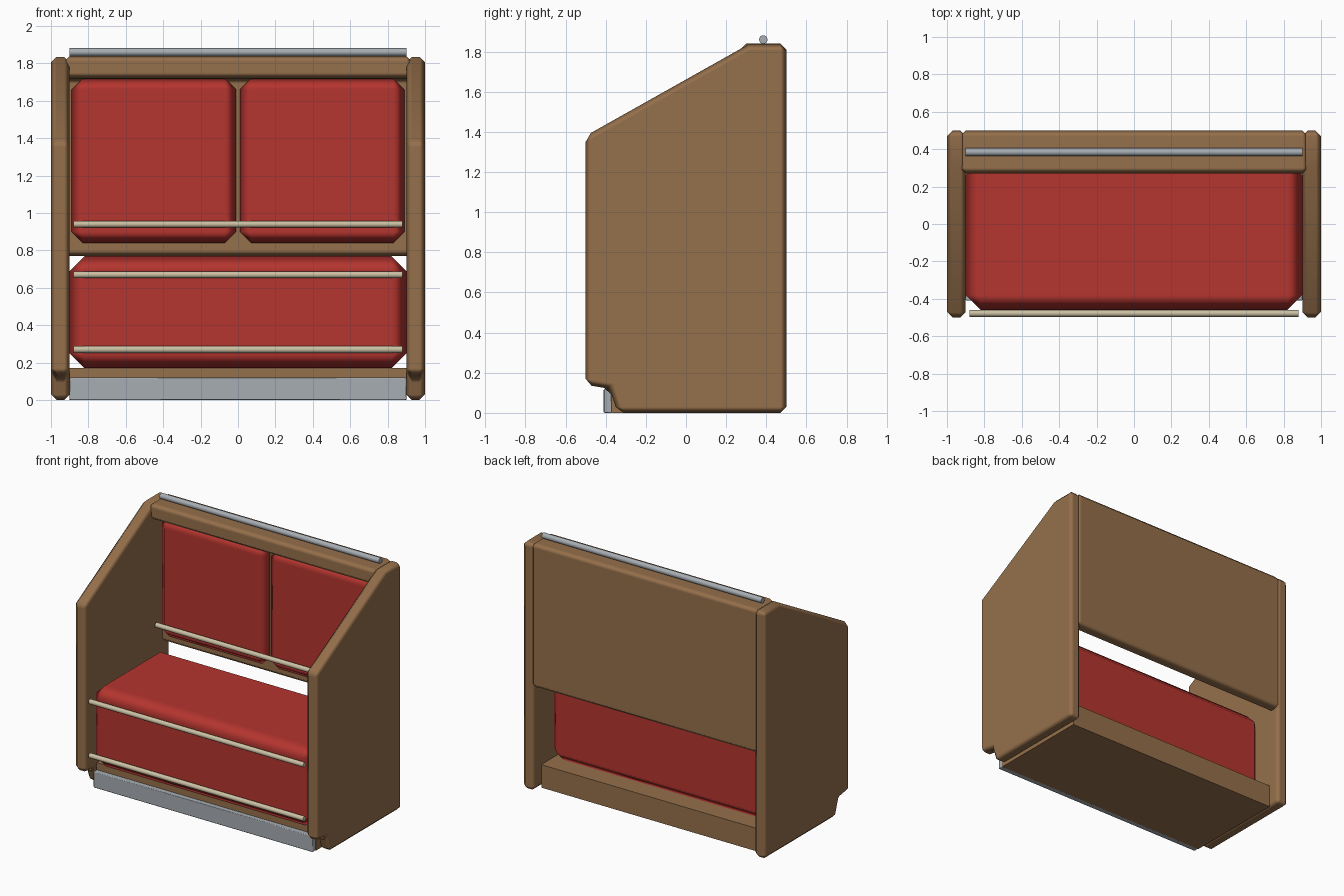
import bpy, bmesh, math
from mathutils import Matrix

if "Cube" in bpy.data.objects:
    bpy.data.objects.remove(bpy.data.objects["Cube"], do_unlink=True)


def material(name, r, g, b):
    m = bpy.data.materials.new(name)
    m.use_nodes = True
    m.diffuse_color = (r, g, b, 1)
    bsdf = next(n for n in m.node_tree.nodes if n.type == 'BSDF_PRINCIPLED')
    bsdf.inputs["Base Color"].default_value = (r, g, b, 1)
    return m


WOOD = material("brown wood", 0.30, 0.16, 0.07)
RED = material("red upholstery", 0.46, 0.035, 0.028)
STEEL = material("grey steel", 0.39, 0.42, 0.45)
CREAM = material("cream piping", 0.60, 0.53, 0.37)


def finish(name, bm, mat, bevel=0):
    bmesh.ops.recalc_face_normals(bm, faces=bm.faces)
    me = bpy.data.meshes.new(name)
    bm.to_mesh(me)
    bm.free()
    me.materials.append(mat)
    ob = bpy.data.objects.new(name, me)
    bpy.context.scene.collection.objects.link(ob)
    if bevel:
        for p in me.polygons:
            p.use_smooth = True
        mod = ob.modifiers.new("Soft edges", 'BEVEL')
        mod.width = bevel
        mod.segments = 1
        mod.limit_method = 'ANGLE'
        mod.harden_normals = True
    return ob


def extrude_x(name, profile, x0, x1, mat, bevel=0):
    """Extrude a (y, z) outline from x0 to x1."""
    bm = bmesh.new()
    face = bm.faces.new([bm.verts.new((x0, y, z)) for y, z in profile])
    new = bmesh.ops.extrude_face_region(bm, geom=[face])["geom"]
    verts = [v for v in new if isinstance(v, bmesh.types.BMVert)]
    bmesh.ops.translate(bm, verts=verts, vec=(x1 - x0, 0, 0))
    return finish(name, bm, mat, bevel)


def box(name, x, y, z, mat, bevel=0):
    outline = [(y[0], z[0]), (y[1], z[0]), (y[1], z[1]), (y[0], z[1])]
    return extrude_x(name, outline, x[0], x[1], mat, bevel)


def rod(name, half, radius, y, z, mat):
    bm = bmesh.new()
    bmesh.ops.create_cone(bm, cap_ends=True, segments=16, radius1=radius,
                          radius2=radius, depth=2 * half,
                          matrix=Matrix.Translation((0, y, z)) @ Matrix.Rotation(math.pi / 2, 4, 'Y'))
    for f in bm.faces:
        f.smooth = len(f.verts) == 4
    return finish(name, bm, mat)


# Side panels with a sloping top and a toe notch
side = [(0.5, 0), (0.5, 1.835), (0.31, 1.835), (-0.5, 1.38),
        (-0.5, 0.14), (-0.38, 0.12), (-0.34, 0)]
for label, s in (("left", 1), ("right", -1)):
    extrude_x(label + "_side_panel", side, s * 0.9, s * 1.0, WOOD, 0.03)

# Back panel with its overhanging top rail
back = [(0.5, 0.77), (0.5, 1.84), (0.27, 1.84), (0.27, 1.72), (0.4, 1.72), (0.4, 0.77)]
extrude_x("back_panel", back, -0.93, 0.93, WOOD, 0.03)

# Base and kick plate
box("base", (-0.9, 0.9), (-0.37, 0.41), (0, 0.17), WOOD)
box("kick_plate", (-0.9, 0.9), (-0.41, -0.37), (0, 0.12), STEEL, 0.005)

# Cushions
box("seat_cushion", (-0.9, 0.9), (-0.46, 0.34), (0.17, 0.77), RED, 0.08)
for label, s in (("left", 1), ("right", -1)):
    box(label + "_back_cushion", sorted((s * 0.01, s * 0.89)), (0.32, 0.45),
        (0.84, 1.72), RED, 0.06)

# Rods across the cushions and along the top
rod("upper_seat_rod", 0.88, 0.018, -0.478, 0.67, CREAM)
rod("lower_seat_rod", 0.88, 0.018, -0.478, 0.27, CREAM)
rod("backrest_rod", 0.88, 0.018, 0.3, 0.94, CREAM)
rod("top_rail", 0.9, 0.021, 0.385, 1.86, STEEL)
